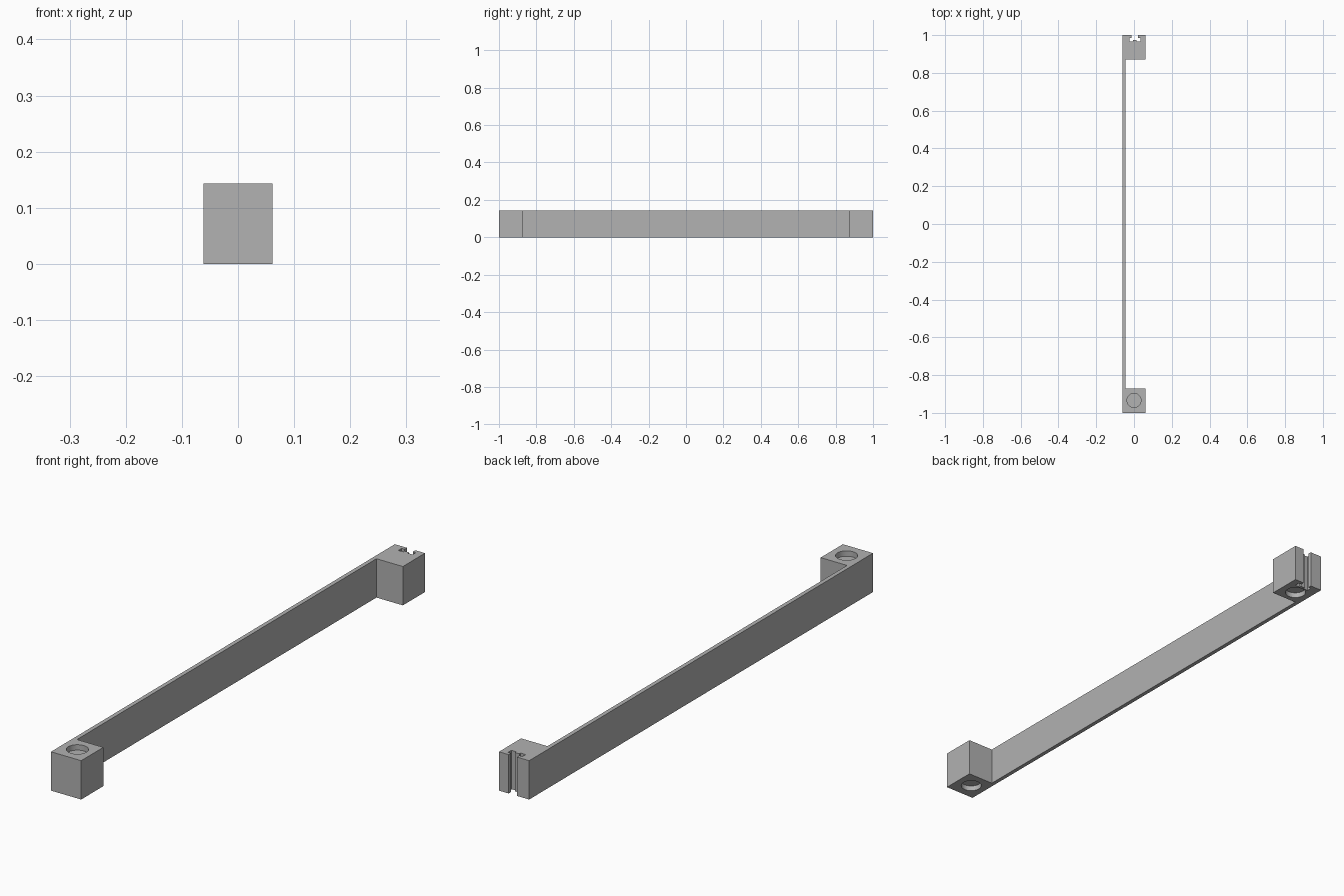
import bpy
import bmesh
import math

cube = bpy.data.objects.get("Cube")
if cube:
    bpy.data.objects.remove(cube, do_unlink=True)

HALF_W, HALF_L, HEIGHT = 0.0615, 1.0, 0.143
WALL_X = -0.046      # inner face of the thin strip
BLOCK_Y = 0.871      # inner face of the end blocks
HOLE_Y, HOLE_R, HOLE_DEPTH = 0.934, 0.037, 0.02
SLOT_X = 0.005

grey = bpy.data.materials.new("plain grey")
grey.use_nodes = True
colour = (0.445, 0.445, 0.445, 1)
grey.diffuse_color = colour
grey.node_tree.nodes["Principled BSDF"].inputs["Base Color"].default_value = colour


def make_object(name, bm):
    bmesh.ops.recalc_face_normals(bm, faces=bm.faces)
    mesh = bpy.data.meshes.new(name)
    bm.to_mesh(mesh)
    bm.free()
    mesh.materials.append(grey)
    obj = bpy.data.objects.new(name, mesh)
    bpy.context.collection.objects.link(obj)
    return obj


# T-shaped slot with a centre rib: one half, then its mirror
half_slot = [(0.017, 1.0), (0.017, 0.986), (0.029, 0.986),
             (0.029, 0.967), (0.009, 0.967), (0.009, 0.974)]
slot = [(SLOT_X + x, y) for x, y in half_slot]
slot += [(SLOT_X - x, y) for x, y in reversed(half_slot)]

# Strip with a block at each end, extruded from its plan outline
outline = [(-HALF_W, -HALF_L), (HALF_W, -HALF_L), (HALF_W, -BLOCK_Y),
           (WALL_X, -BLOCK_Y), (WALL_X, BLOCK_Y), (HALF_W, BLOCK_Y),
           (HALF_W, HALF_L)] + slot + [(-HALF_W, HALF_L)]
bm = bmesh.new()
base = bm.faces.new([bm.verts.new((x, y, 0)) for x, y in outline])
top = bmesh.ops.extrude_face_region(bm, geom=[base])["geom"]
for v in top:
    if isinstance(v, bmesh.types.BMVert):
        v.co.z = HEIGHT
bracket = make_object("bracket_strip", bm)

# Shallow round pockets: top of the front block, underside of both blocks
for name, y, z in (("front_top_pocket", -HOLE_Y, HEIGHT),
                   ("front_bottom_pocket", -HOLE_Y, 0),
                   ("back_bottom_pocket", HOLE_Y - 0.008, 0)):
    bm = bmesh.new()
    bmesh.ops.create_cone(bm, cap_ends=True, segments=48, radius1=HOLE_R,
                          radius2=HOLE_R, depth=2 * HOLE_DEPTH)
    cutter = make_object(name + "_cutter", bm)
    cutter.location = (0, y, z)
    cutter.hide_render = True
    cutter.hide_viewport = True
    mod = bracket.modifiers.new(name, "BOOLEAN")
    mod.operation = "DIFFERENCE"
    mod.solver = "EXACT"
    mod.object = cutter

# Apply the cuts, then smooth only the round pocket walls
bpy.context.view_layer.update()
graph = bpy.context.evaluated_depsgraph_get()
cut_mesh = bpy.data.meshes.new_from_object(bracket.evaluated_get(graph))
bracket.modifiers.clear()
bracket.data = cut_mesh
for obj in list(bpy.data.objects):
    if obj.name.endswith("_cutter"):
        bpy.data.objects.remove(obj, do_unlink=True)

bpy.ops.object.select_all(action="DESELECT")
bracket.select_set(True)
bpy.context.view_layer.objects.active = bracket
bpy.ops.object.shade_smooth_by_angle(angle=math.radians(30))
